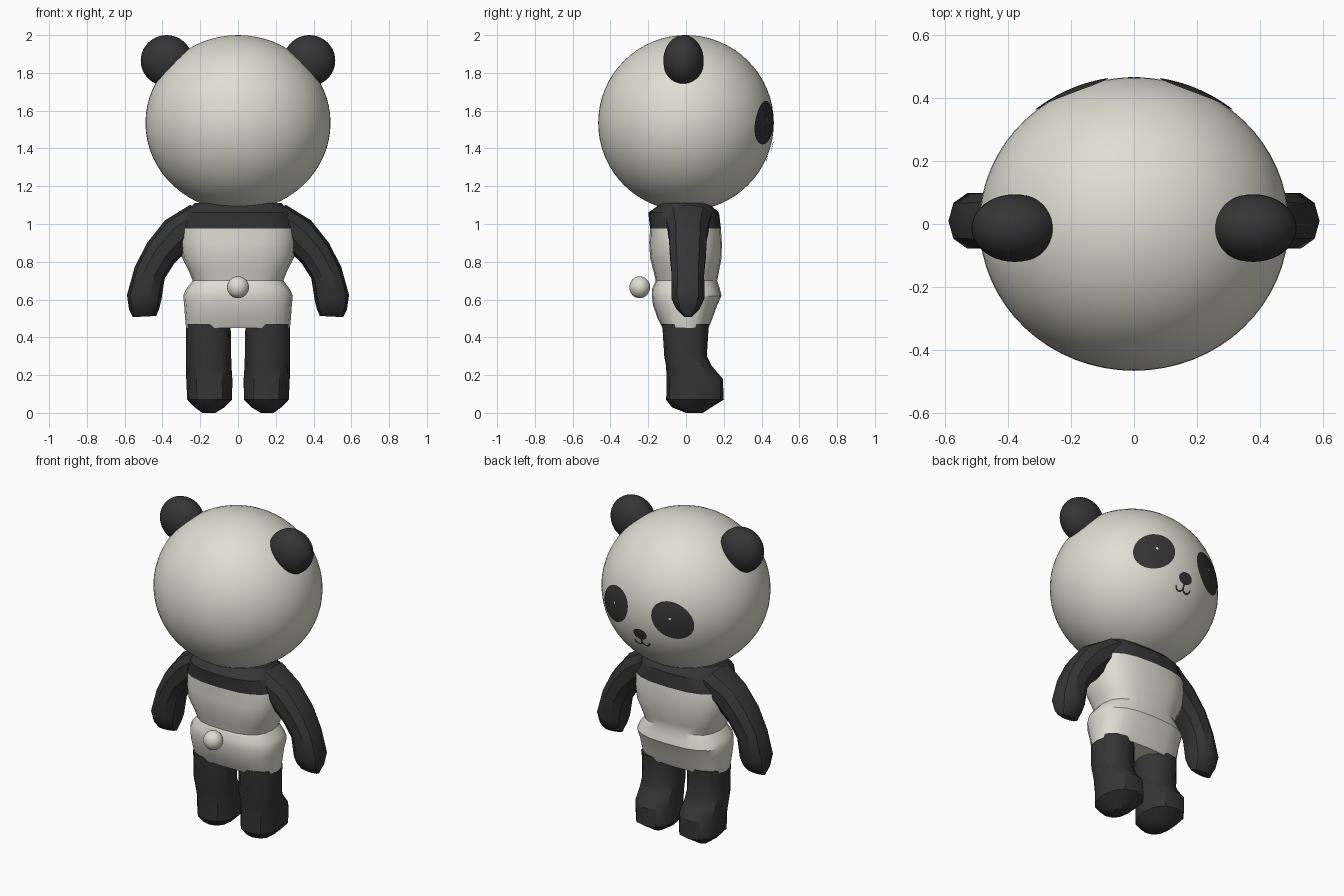
import bpy, bmesh, math
from mathutils import Vector

if "Cube" in bpy.data.objects:
    bpy.data.objects.remove(bpy.data.objects["Cube"])

HEAD_C = Vector((0, 0, 1.535))
HEAD_R = Vector((0.49, 0.465, 0.465))


def material(name, rgb):
    m = bpy.data.materials.new(name)
    m.diffuse_color = (*rgb, 1)
    m.use_nodes = True
    m.node_tree.nodes["Principled BSDF"].inputs["Base Color"].default_value = m.diffuse_color
    return m


WHITE = material("warm white", (0.74, 0.73, 0.65))
BLACK = material("soft black", (0.035, 0.035, 0.035))


def finish(name, bm, mats, angle=35):
    me = bpy.data.meshes.new(name)
    bmesh.ops.recalc_face_normals(bm, faces=bm.faces[:])
    bm.to_mesh(me)
    bm.free()
    ob = bpy.data.objects.new(name, me)
    bpy.context.collection.objects.link(ob)
    for m in mats:
        me.materials.append(m)
    bpy.ops.object.select_all(action='DESELECT')
    bpy.context.view_layer.objects.active = ob
    ob.select_set(True)
    bpy.ops.object.shade_smooth_by_angle(angle=math.radians(angle))
    return ob


def ball(name, center, radii, mat, seg=40):
    bm = bmesh.new()
    bmesh.ops.create_uvsphere(bm, u_segments=seg, v_segments=seg // 2, radius=1)
    for v in bm.verts:
        v.co = Vector(a * b for a, b in zip(v.co, radii)) + Vector(center)
    return finish(name, bm, [mat], 60)


def loft(name, rings, mats, sides=12, power=2.4, rule=None):
    """Skin rings of (center, half vector u, half vector v)."""
    bm = bmesh.new()
    loops = []
    for c, u, v in rings:
        loop = []
        for i in range(sides):
            a = 2 * math.pi * i / sides
            p, q = math.cos(a), math.sin(a)
            p = math.copysign(abs(p) ** (2 / power), p)
            q = math.copysign(abs(q) ** (2 / power), q)
            loop.append(bm.verts.new(Vector(c) + Vector(u) * p + Vector(v) * q))
        loops.append(loop)
    for a, b in zip(loops, loops[1:]):
        for i in range(sides):
            j = (i + 1) % sides
            bm.faces.new((a[i], a[j], b[j], b[i]))
    bm.faces.new(loops[0])
    bm.faces.new(loops[-1])
    if rule:
        for f in bm.faces:
            f.material_index = rule(f.calc_center_median())
    return finish(name, bm, mats)


def on_face(x, z, lift):
    """Point on the head's face side, raised slightly off the surface."""
    dz = z - HEAD_C.z
    y = HEAD_R.y * math.sqrt(1 - (x / HEAD_R.x) ** 2 - (dz / HEAD_R.z) ** 2)
    n = Vector((x / HEAD_R.x ** 2, y / HEAD_R.y ** 2, dz / HEAD_R.z ** 2)).normalized()
    return Vector((x, y, z)) + n * lift


def face_patch(name, cx, cz, rx, rz, tilt, lift, mat, seg=32, steps=6):
    bm = bmesh.new()
    ct, st = math.cos(tilt), math.sin(tilt)
    mid = bm.verts.new(on_face(cx, cz, lift))
    prev = None
    for k in range(1, steps + 1):
        ring = []
        for i in range(seg):
            a = 2 * math.pi * i / seg
            p, q = rx * math.cos(a) * k / steps, rz * math.sin(a) * k / steps
            ring.append(bm.verts.new(on_face(cx + p * ct - q * st, cz + p * st + q * ct, lift)))
        for i in range(seg):
            j = (i + 1) % seg
            if prev:
                bm.faces.new((prev[i], ring[i], ring[j], prev[j]))
            else:
                bm.faces.new((mid, ring[i], ring[j]))
        prev = ring
    bm.normal_update()
    ob = finish(name, bm, [mat], 60)
    # open patches must face outward
    if ob.data.polygons[0].normal.y < 0:
        ob.data.flip_normals()
    return ob


def face_line(name, points, half, lift, mat):
    bm = bmesh.new()
    pairs = []
    for i, (x, z) in enumerate(points):
        a, b = points[max(i - 1, 0)], points[min(i + 1, len(points) - 1)]
        t = Vector((b[0] - a[0], b[1] - a[1])).normalized() * half
        pairs.append((bm.verts.new(on_face(x - t.y, z + t.x, lift)),
                      bm.verts.new(on_face(x + t.y, z - t.x, lift))))
    for (a, b), (c, d) in zip(pairs, pairs[1:]):
        bm.faces.new((a, b, d, c))
    ob = finish(name, bm, [mat], 60)
    if ob.data.polygons[0].normal.y < 0:
        ob.data.flip_normals()
    return ob


# Head and tail
ball("head", HEAD_C, HEAD_R, WHITE, 64)
ball("tail", (0, -0.245, 0.665), (0.058, 0.055, 0.058), WHITE, 24)

# Torso: white belly with a black shoulder yoke (z, half width, back y, front y)
torso = [(0.45, 0.275, -0.125, 0.12), (0.50, 0.28, -0.15, 0.14), (0.57, 0.285, -0.175, 0.165),
         (0.62, 0.29, -0.18, 0.188), (0.655, 0.275, -0.18, 0.18), (0.70, 0.24, -0.16, 0.165),
         (0.75, 0.26, -0.172, 0.175), (0.82, 0.295, -0.19, 0.188), (0.90, 0.305, -0.195, 0.19),
         (0.975, 0.305, -0.19, 0.185), (1.06, 0.275, -0.2, 0.175), (1.11, 0.23, -0.13, 0.12)]
loft("torso", [((0, (b + f) / 2, z), (w, 0, 0), (0, (f - b) / 2, 0)) for z, w, b, f in torso],
     [WHITE, BLACK], sides=20, power=2.7, rule=lambda c: int(c.z > 0.975))

# Limb profiles: leg (z, center x, half width, back y, front y); arm (x, z, half width, half depth)
leg = [(0.47, 0.157, 0.118, -0.126, 0.121), (0.30, 0.156, 0.12, -0.115, 0.11),
       (0.25, 0.155, 0.12, -0.106, 0.135), (0.18, 0.152, 0.122, -0.102, 0.195),
       (0.07, 0.15, 0.119, -0.105, 0.2), (0.03, 0.15, 0.08, -0.075, 0.135),
       (0.0, 0.155, 0.035, 0.0, 0.09)]
arm = [(0.20, 1.035, 0.085, 0.13), (0.32, 0.945, 0.1, 0.105), (0.41, 0.845, 0.09, 0.1),
       (0.468, 0.74, 0.085, 0.09), (0.497, 0.61, 0.092, 0.092), (0.497, 0.55, 0.08, 0.065),
       (0.495, 0.51, 0.062, 0.022)]

for side, s in (("left", -1), ("right", 1)):
    ball(side + "_ear", (s * 0.378, -0.013, 1.865), (0.137, 0.107, 0.135), BLACK)
    loft(side + "_leg", [((s * x, (b + f) / 2, z), (w, 0, 0), (0, (f - b) / 2, 0))
                         for z, x, w, b, f in leg], [BLACK])
    rings = []
    for i, (x, z, w, d) in enumerate(arm):
        a, b = arm[max(i - 1, 0)], arm[min(i + 1, len(arm) - 1)]
        t = Vector((b[0] - a[0], b[1] - a[1])).normalized()
        rings.append(((s * x, 0.01, z), (-s * t.y * w, 0, t.x * w), (0, d, 0)))
    loft(side + "_arm", rings, [BLACK], sides=10, power=2.2)

    # Face markings
    face_patch(side + "_eye_patch", s * 0.195, 1.537, 0.125, 0.103, -s * math.pi / 4, 0.004, BLACK)
    face_patch(side + "_eye_glint", s * 0.19, 1.55, 0.007, 0.007, 0, 0.007, WHITE, 12, 1)
    curl = [(s * (0.025 - 0.025 * math.cos(a)), 1.362 - 0.024 * math.sin(a))
            for a in (math.pi * i / 10 for i in range(11))]
    face_line(side + "_mouth", [(0, 1.385)] + curl, 0.005, 0.006, BLACK)

face_patch("nose", 0, 1.415, 0.045, 0.034, 0, 0.009, BLACK)
